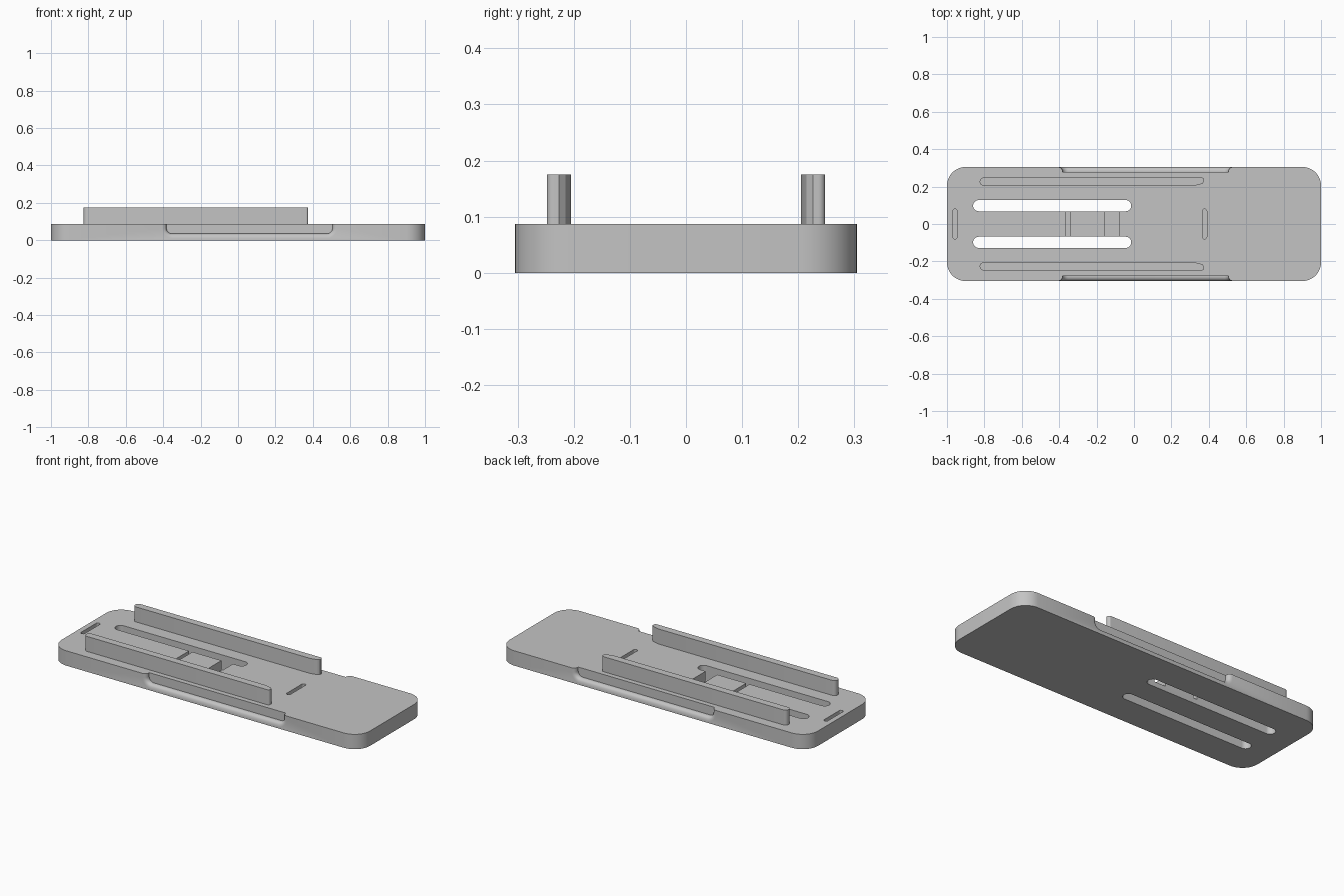
import bpy, bmesh
from math import sin, cos, pi, sqrt

if "Cube" in bpy.data.objects:
    bpy.data.objects.remove(bpy.data.objects["Cube"], do_unlink=True)

grey = bpy.data.materials.new("plain grey")
grey.use_nodes = True
color = (0.55, 0.55, 0.55, 1)
grey.diffuse_color = color
grey.node_tree.nodes["Principled BSDF"].inputs["Base Color"].default_value = color

TOP = 0.087


def rounded(x0, x1, y0, y1, radii, steps=10):
    """Rounded rectangle; radii start at the upper right, counterclockwise."""
    if not isinstance(radii, tuple):
        radii = (radii,) * 4
    corners = [(x1, y1, -1, -1), (x0, y1, 1, -1), (x0, y0, 1, 1), (x1, y0, -1, 1)]
    pts = []
    for k, ((x, y, sx, sy), r) in enumerate(zip(corners, radii)):
        for i in range(steps + 1):
            a = (k + i / steps) * pi / 2
            pts.append((x + sx * r + r * cos(a), y + sy * r + r * sin(a)))
    return pts


def loft(name, rings):
    """Skin a stack of equal rings and cap both ends."""
    bm = bmesh.new()
    loops = [[bm.verts.new(p) for p in ring] for ring in rings]
    n = len(loops[0])
    for a, b in zip(loops, loops[1:]):
        for i in range(n):
            j = (i + 1) % n
            bm.faces.new((a[i], a[j], b[j], b[i]))
    bm.faces.new(loops[0])
    bm.faces.new(loops[-1])
    bmesh.ops.remove_doubles(bm, verts=bm.verts, dist=1e-5)
    bmesh.ops.recalc_face_normals(bm, faces=bm.faces)
    mesh = bpy.data.meshes.new(name)
    bm.to_mesh(mesh)
    bm.free()
    mesh.materials.append(grey)
    ob = bpy.data.objects.new(name, mesh)
    bpy.context.collection.objects.link(ob)
    return ob


def prism(name, pts, z0, z1):
    return loft(name, [[(x, y, z) for x, y in pts] for z in (z0, z1)])


def activate(ob):
    bpy.ops.object.select_all(action="DESELECT")
    ob.select_set(True)
    bpy.context.view_layer.objects.active = ob


def cut(target, cutter):
    cutter.hide_render = True
    mod = target.modifiers.new("cut", "BOOLEAN")
    mod.operation = "DIFFERENCE"
    mod.solver = "EXACT"
    mod.object = cutter
    activate(target)
    bpy.ops.object.modifier_apply(modifier=mod.name)
    bpy.data.objects.remove(cutter, do_unlink=True)


# Base plate with rounded corners
plate = prism("base_plate", rounded(-1, 1, -0.305, 0.305, 0.1), 0, TOP)

# Two long through slots
for s in (-1, 1):
    y = s * 0.098
    cut(plate, prism("long_slot", rounded(-0.86, -0.015, y - 0.03, y + 0.03, 0.0295), -0.1, 0.2))

# Narrow groove and wide notch across the strip between the slots
for x0, x1 in ((-0.365, -0.343), (-0.155, -0.08)):
    cut(plate, prism("strip_notch", rounded(x0, x1, -0.09, 0.09, 0.0, 1), 0.03, 0.2))

# Short blind strap slots
for x in (-0.957, 0.377):
    cut(plate, prism("strap_slot", rounded(x - 0.012, x + 0.012, -0.08, 0.08, 0.011, 5), 0.03, 0.2))

# Finger recesses in both long sides, with a rounded lip
lip = 0.024
for s in (-1, 1):
    rings = []
    for d in [-0.02] + [lip * i / 8 for i in range(9)] + [0.028]:
        e = lip - min(max(d, 0), lip)
        grow = lip - sqrt(lip * lip - e * e)
        ring = rounded(-0.382 - grow, 0.505 + grow, 0.035 - grow, 0.3, 0.03 + grow)
        rings.append([(x, s * (0.305 - d), z) for x, z in ring])
    cut(plate, loft("finger_recess", rings))

# Upright rails, rounded at one end and narrowed at the other
rails = []
for name, s in (("front_rail", -1), ("back_rail", 1)):
    pts = rounded(-0.825, 0.375, 0.205, 0.248, (0.012, 0.02, 0.02, 0.0), 6)
    pts = pts[:-7] + [(0.325, 0.205), (0.365, 0.215), (0.375, 0.226)]
    rails.append(prism(name, [(x, s * y) for x, y in pts], TOP - 0.01, 0.175))

for ob in [plate] + rails:
    activate(ob)
    bpy.ops.object.shade_smooth_by_angle(angle=pi / 6)
